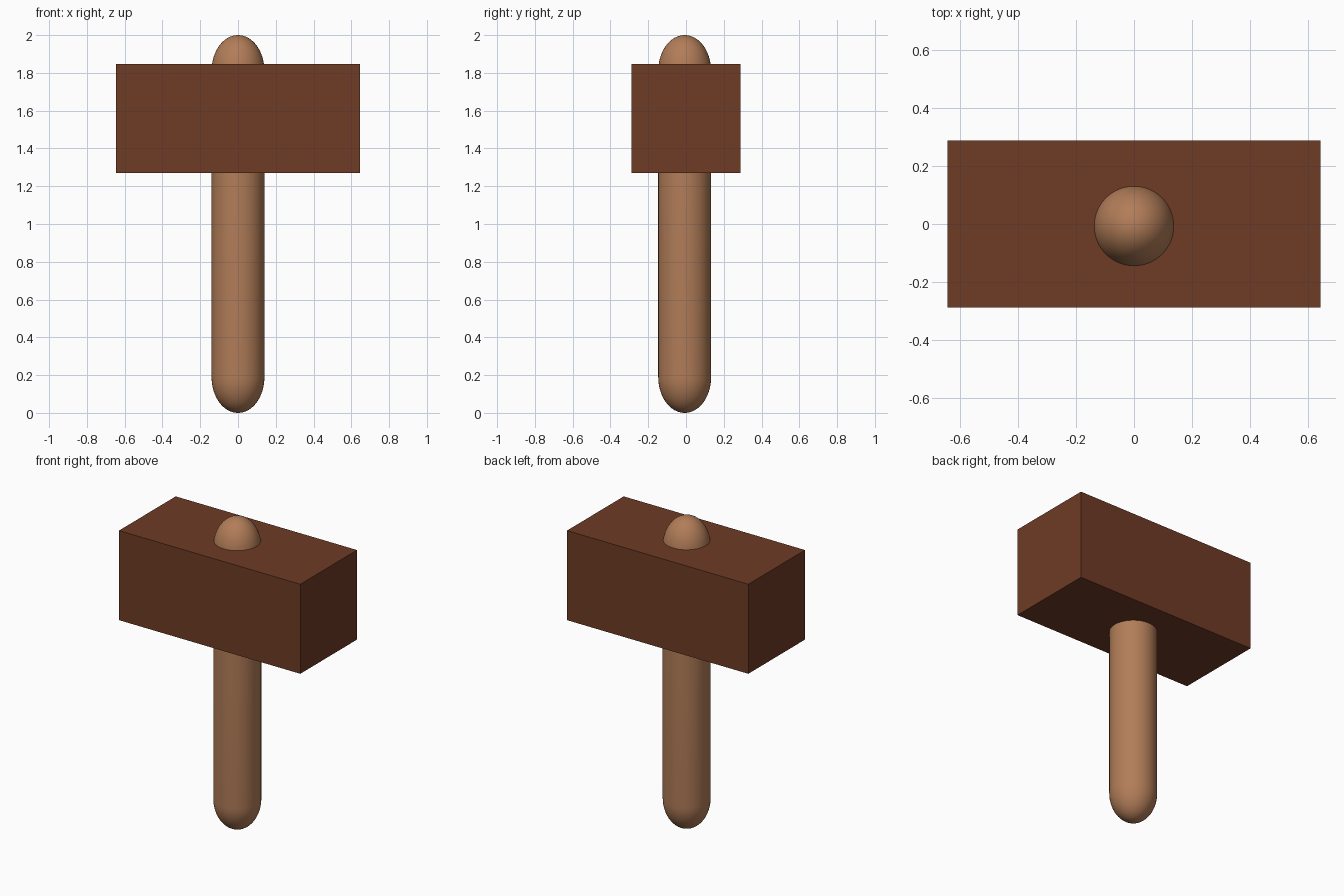
import bpy, bmesh, math

if "Cube" in bpy.data.objects:
    bpy.data.objects.remove(bpy.data.objects["Cube"])


def material(name, rgb):
    m = bpy.data.materials.new(name)
    m.diffuse_color = (*rgb, 1.0)
    m.use_nodes = True
    m.node_tree.nodes["Principled BSDF"].inputs["Base Color"].default_value = m.diffuse_color
    return m


def finish(bm, name, mat):
    bmesh.ops.recalc_face_normals(bm, faces=bm.faces)
    me = bpy.data.meshes.new(name)
    bm.to_mesh(me)
    bm.free()
    me.materials.append(mat)
    ob = bpy.data.objects.new(name, me)
    bpy.context.collection.objects.link(ob)
    return ob


dark_wood = material("dark wood", (0.158, 0.044, 0.018))
light_wood = material("light wood", (0.445, 0.205, 0.098))

# Mallet head: plain sharp block
bm = bmesh.new()
bmesh.ops.create_cube(bm, size=1.0)
bmesh.ops.scale(bm, vec=(1.29, 0.576, 0.576), verts=bm.verts)
bmesh.ops.translate(bm, vec=(0, 0, 1.559), verts=bm.verts)
finish(bm, "mallet_head", dark_wood)

# Handle: sphere stretched into a capsule with slightly elongated round ends
RADIUS, CAP, LENGTH = 0.14, 0.19, 2.0
bm = bmesh.new()
bmesh.ops.create_uvsphere(bm, u_segments=64, v_segments=32, radius=1.0)
equator = [e for e in bm.edges if all(abs(v.co.z) < 1e-4 for v in e.verts)]
bmesh.ops.split_edges(bm, edges=equator)
for f in bm.faces:
    f.smooth = True
upper = {v for f in bm.faces if f.calc_center_median().z > 0 for v in f.verts}
for v in bm.verts:
    z = LENGTH - CAP if v in upper else CAP
    v.co = (v.co.x * RADIUS, v.co.y * RADIUS - 0.007, v.co.z * CAP + z)
# Straight shaft between the two ends
rims = [e for e in bm.edges if e.is_boundary]
for f in bmesh.ops.bridge_loops(bm, edges=rims)["faces"]:
    f.smooth = True
finish(bm, "handle", light_wood)
